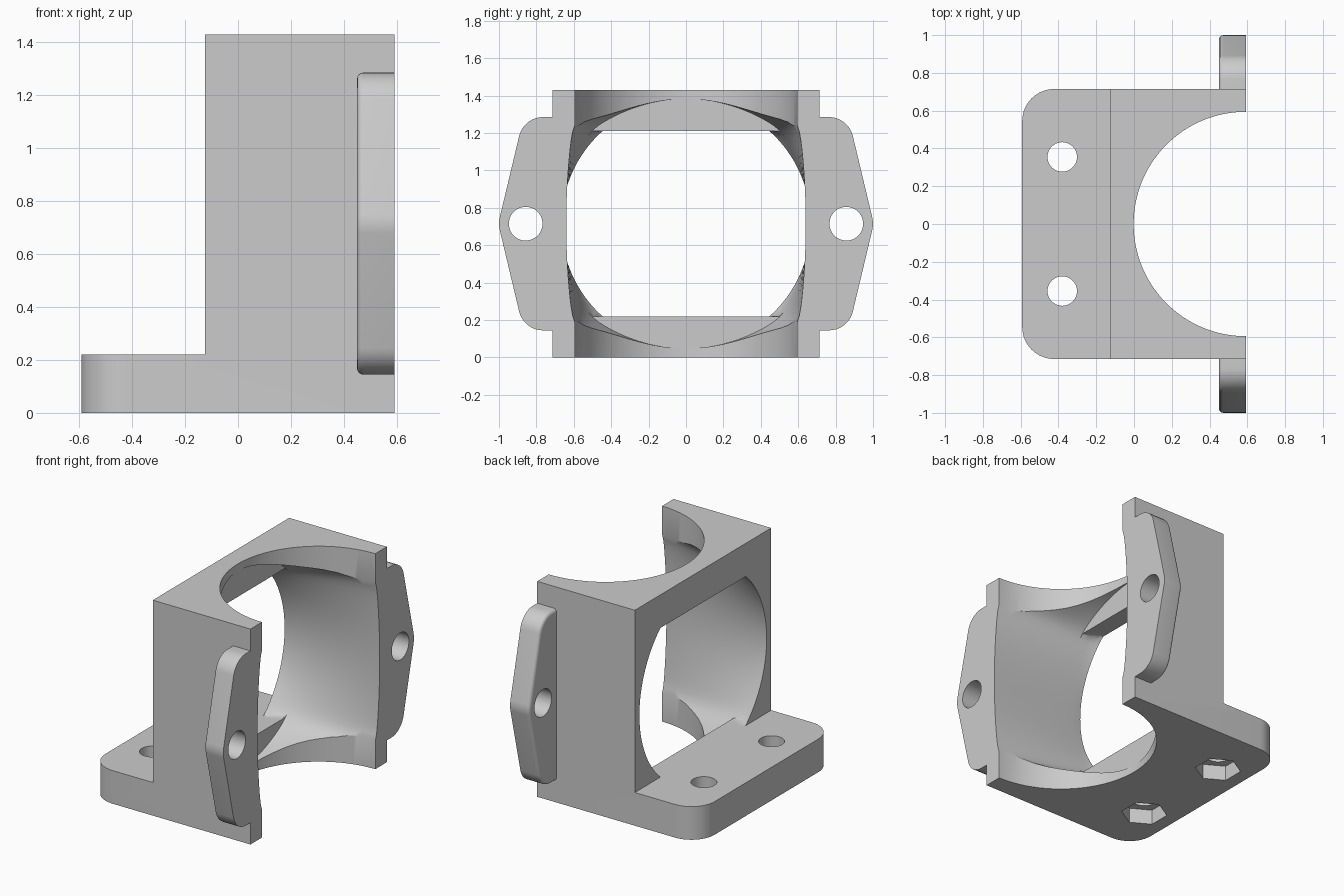
import bpy, bmesh
from math import sin, cos, pi, sqrt
from mathutils import Vector

old = bpy.data.objects.get("Cube")
if old:
    bpy.data.objects.remove(old, do_unlink=True)

grey = bpy.data.materials.new("plain_grey")
grey.use_nodes = True
grey.diffuse_color = (0.6, 0.6, 0.6, 1)
grey.node_tree.nodes["Principled BSDF"].inputs["Base Color"].default_value = grey.diffuse_color

HALF_X, HALF_Y, HEIGHT = 0.592, 0.715, 1.43
WALL_X, BASE_Z = -0.125, 0.22
MID_Z = HEIGHT / 2
BORE, FRONT_BORE = 0.667, 0.64


def loft(name, sections, bevel_test=None, width=0, segments=1):
    """Skin a row of matching closed sections, cap the ends, bevel chosen edges."""
    bm = bmesh.new()
    rings = [[bm.verts.new(p) for p in s] for s in sections]
    n = len(rings[0])
    for a, b in zip(rings, rings[1:]):
        for i in range(n):
            j = (i + 1) % n
            bm.faces.new((a[i], a[j], b[j], b[i]))
    bm.faces.new(rings[0])
    bm.faces.new(rings[-1])
    bmesh.ops.remove_doubles(bm, verts=bm.verts, dist=0.00001)
    bmesh.ops.recalc_face_normals(bm, faces=bm.faces)
    if bevel_test:
        edges = [e for e in bm.edges if bevel_test(*(v.co for v in e.verts))]
        bmesh.ops.bevel(bm, geom=edges, offset=width, segments=segments,
                        profile=0.5, affect='EDGES')
    mesh = bpy.data.meshes.new(name)
    bm.to_mesh(mesh)
    bm.free()
    mesh.materials.append(grey)
    obj = bpy.data.objects.new(name, mesh)
    bpy.context.collection.objects.link(obj)
    return obj


def ring(radius, count=64, turn=0.0):
    return [(radius * cos(turn + 2 * pi * i / count),
             radius * sin(turn + 2 * pi * i / count)) for i in range(count)]


def post(name, x, y, radius, z0, z1, count=64, turn=0.0):
    """Upright cylinder or prism."""
    return loft(name, [[(x + u, y + v, z) for u, v in ring(radius, count, turn)]
                       for z in (z0, z1)])


def cut(target, cutter):
    mod = target.modifiers.new("cut", 'BOOLEAN')
    mod.operation, mod.solver, mod.object = 'DIFFERENCE', 'EXACT', cutter
    cutter.hide_render = True
    bpy.context.view_layer.objects.active = target
    bpy.ops.object.modifier_apply(modifier=mod.name)
    bpy.data.objects.remove(cutter, do_unlink=True)


def smooth(obj):
    bpy.ops.object.select_all(action='DESELECT')
    obj.select_set(True)
    bpy.context.view_layer.objects.active = obj
    bpy.ops.object.shade_smooth_by_angle(angle=0.5)


def fillet(corners, steps=8):
    """Round each (u, v, radius) corner of a polygon."""
    out = []
    for i, (u, v, r) in enumerate(corners):
        p = Vector((u, v))
        if r == 0:
            out.append(p)
            continue
        a = (Vector(corners[i - 1][:2]) - p).normalized()
        b = (Vector(corners[(i + 1) % len(corners)][:2]) - p).normalized()
        half = a.angle(b) / 2
        reach = r * cos(half) / sin(half)
        centre = p + (a + b).normalized() * r / sin(half)
        start, end = p + a * reach - centre, p + b * reach - centre
        out += [centre + start.lerp(end, k / steps).normalized() * r
                for k in range(steps + 1)]
    return out


# Housing: L-shaped side profile with rounded outer base corners
side = [(-HALF_X, 0), (HALF_X, 0), (HALF_X, HEIGHT), (WALL_X, HEIGHT),
        (WALL_X, BASE_Z), (-HALF_X, BASE_Z)]
housing = loft("housing", [[(x, y, z) for x, z in side] for y in (-HALF_Y, HALF_Y)],
               lambda p, q: p.x < -0.58 and q.x < -0.58 and abs(p.z - q.z) > 0.1,
               0.17, 10)


def bowed(along, across, reach, bow):
    """Distance to a gently bowed side in a given direction."""
    return 2 * reach / (along + sqrt(along ** 2 + 4 * bow * reach * across ** 2))


# Chamber: round at the wall, blending to four bowed sides at the open front
def chamber_section(x, low=-1.0, high=3.0):
    f = min(max((x - WALL_X) / (HALF_X - WALL_X), 0), 1) ** 0.7
    pts = []
    for u, v in ring(1, 120):
        wall = bowed(abs(u), abs(v), FRONT_BORE, 0.125)
        roof = bowed(abs(v), abs(u), BORE, 0.25)
        front = (wall ** -20 + roof ** -20) ** (-1 / 20)
        r = BORE + (front - BORE) * f
        pts.append((x, u * r, min(max(MID_Z + v * r, low), high)))
    return pts


# Inside the wall the chamber is flattened, leaving a strip above and below
STRIP_X = -0.004
sections = [chamber_section(x, BASE_Z, HEIGHT - BASE_Z)
            for x in (-0.2, WALL_X, -0.1, -0.06, STRIP_X)]
sections += [chamber_section(STRIP_X + 0.7 * i / 14) for i in range(15)]
cut(housing, loft("chamber_cutter", sections))

# Vertical half-round opening through top and bottom
cut(housing, post("opening_cutter", HALF_X, 0, 0.594, -0.1, HEIGHT + 0.1, 128))

# Bolt holes with hexagonal nut pockets underneath
for y in (-0.355, 0.355):
    cut(housing, post("bolt_cutter", -0.38, y, 0.078, -0.1, 0.4, 48))
    cut(housing, post("nut_cutter", -0.38, y, 0.142, -0.1, 0.1, 6, pi / 6))
smooth(housing)

# Mounting ears on both sides
ear_shape = fillet([(0.71, 0.57, 0), (0.868, 0.57, 0.13), (1.004, 0, 0.16),
                    (0.868, -0.57, 0.13), (0.71, -0.57, 0)])
for name, s in (("left_ear", 1), ("right_ear", -1)):
    ear = loft(name, [[(x, s * u, MID_Z + v) for u, v in ear_shape]
                      for x in (0.45, HALF_X)],
               lambda p, q: max(p.x, q.x) < 0.46 and max(abs(p.y), abs(q.y)) > 0.72,
               0.022, 4)
    cut(ear, loft("ear_hole_cutter",
                  [[(x, s * 0.857 + u, MID_Z + v) for u, v in ring(0.09, 48)]
                   for x in (0.3, 0.8)]))
    smooth(ear)
